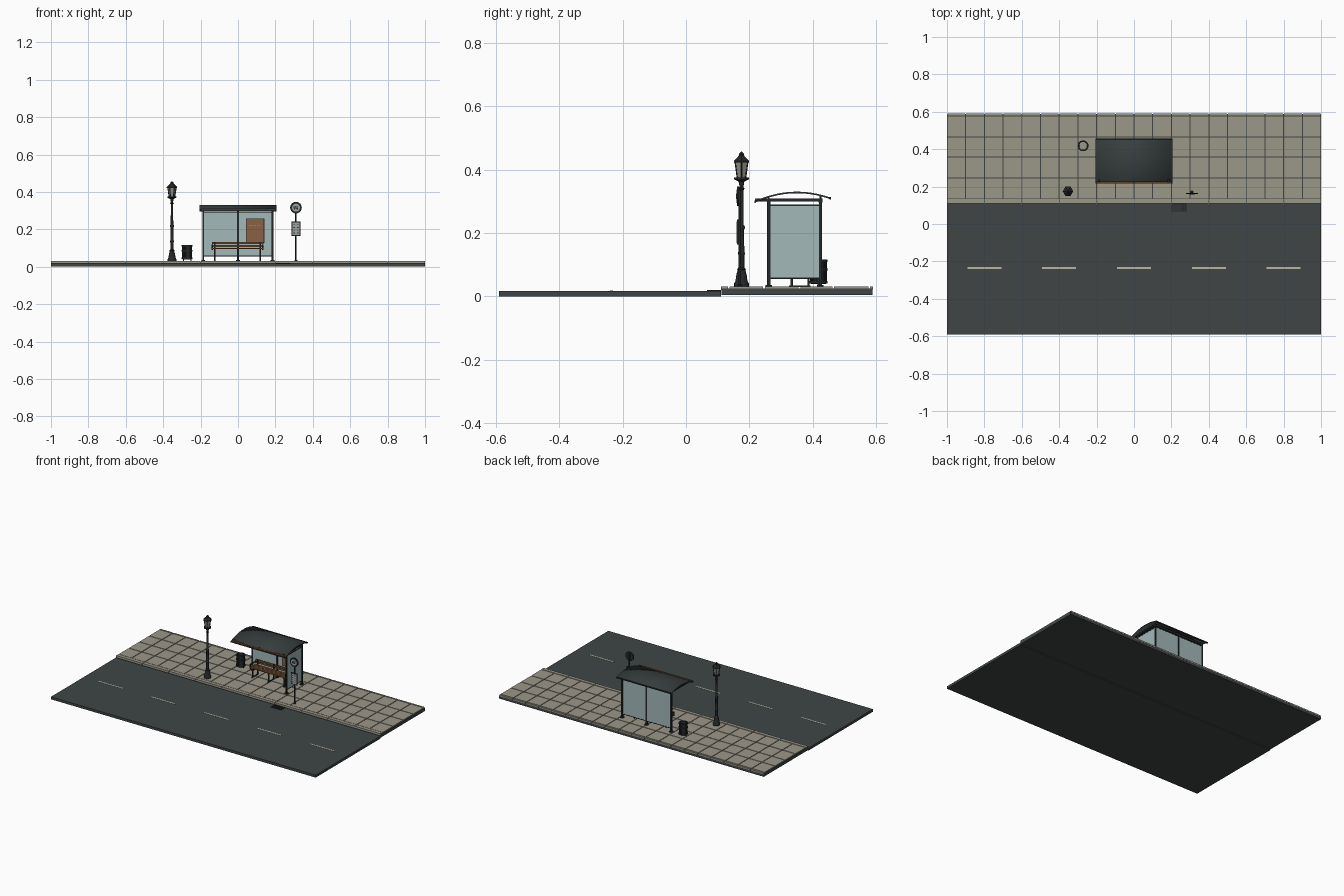
import bpy, bmesh, math
from mathutils import Matrix, Vector

if "Cube" in bpy.data.objects:
    bpy.data.objects.remove(bpy.data.objects["Cube"], do_unlink=True)


def material(name, r, g, b):
    m = bpy.data.materials.new(name)
    m.use_nodes = True
    m.diffuse_color = (r, g, b, 1)
    m.node_tree.nodes["Principled BSDF"].inputs["Base Color"].default_value = (r, g, b, 1)
    return m


ASPHALT = material("asphalt", .05, .06, .06)
STONE = material("paving stone", .33, .31, .25)
PAINT = material("road paint", .50, .47, .36)
METAL = material("dark metal", .018, .021, .023)
ROOF = material("roof grey", .04, .05, .05)
GLASS = material("pale glass", .37, .48, .49)
WOOD = material("brown wood", .20, .085, .035)
POSTER = material("poster brown", .25, .12, .06)
SIGN = material("sign grey", .34, .36, .36)
LAMP = material("lamp glass", .30, .28, .23)


def finish(name, bm, mat, smooth=False):
    bmesh.ops.recalc_face_normals(bm, faces=bm.faces)
    me = bpy.data.meshes.new(name)
    bm.to_mesh(me)
    bm.free()
    me.materials.append(mat)
    ob = bpy.data.objects.new(name, me)
    bpy.context.collection.objects.link(ob)
    if smooth:
        bpy.ops.object.select_all(action='DESELECT')
        ob.select_set(True)
        bpy.context.view_layer.objects.active = ob
        bpy.ops.object.shade_smooth_by_angle(angle=math.radians(35))
    return ob


def boxes(name, mat, spans):
    """One object from boxes given as (x0, x1), (y0, y1), (z0, z1)."""
    bm = bmesh.new()
    for span in spans:
        centre = Vector([(a + b) / 2 for a, b in span])
        size = [b - a for a, b in span]
        bmesh.ops.create_cube(bm, size=1, matrix=Matrix.Translation(centre) @ Matrix.Diagonal((*size, 1)))
    return finish(name, bm, mat)


def around(c, half):
    return (c - half, c + half)


def lathe(name, mat, x, y, profile, sides=16, smooth=True):
    """Turn (radius, height) points around a vertical axis."""
    bm = bmesh.new()
    verts = [bm.verts.new((x + r, y, z)) for r, z in profile]
    edges = [bm.edges.new(p) for p in zip(verts, verts[1:])]
    bmesh.ops.spin(bm, geom=verts + edges, cent=(x, y, 0), axis=(0, 0, 1),
                   angle=math.tau, steps=sides, use_duplicate=False)
    bmesh.ops.remove_doubles(bm, verts=bm.verts, dist=.0001)
    return finish(name, bm, mat, smooth)


def disc(name, mat, x, y, z, r, depth):
    """Round plate facing the front."""
    bm = bmesh.new()
    bmesh.ops.create_cone(bm, cap_ends=True, segments=32, radius1=r, radius2=r, depth=depth,
                          matrix=Matrix.Translation((x, y, z)) @ Matrix.Rotation(math.pi / 2, 4, 'X'))
    return finish(name, bm, mat, True)


# Road with dashed centre line and drain
boxes("road", ASPHALT, [((-1, 1), (-.59, .11), (0, .017))])
boxes("lane_dashes", PAINT, [(around(.4 * i, .091), around(-.235, .005), (.016, .018)) for i in range(-2, 3)])
boxes("drain_frame", METAL, [((.20, .28), y, (.016, .02)) for y in ((.066, .07), (.105, .11))]
      + [(around(.203 + .0105 * i, .003), (.068, .108), (.016, .02)) for i in range(8)])

# Pavement: bed, kerb stones, paving tiles and back edging
GAP = .0025
boxes("pavement_bed", ASPHALT, [((-1, 1), (.112, .589), (.005, .025))])
rows = [.135, .246, .358, .465, .578]
boxes("paving_tiles", STONE, [((-1 + .1 * i + GAP, -.9 + .1 * i - GAP), (a + GAP, b - GAP), (.024, .031))
                              for i in range(20) for a, b in zip(rows, rows[1:])])
boxes("kerb_stones", STONE, [((-1 + .2 * i + GAP / 2, -.8 + .2 * i - GAP / 2), (.11, .133), (.02, .032))
                             for i in range(10)])
boxes("back_edging", STONE, [((-1 + .1 * i + GAP, -.9 + .1 * i - GAP), (.58, .59), (.022, .031))
                             for i in range(20)])

# Shelter frame: three rear posts and one front post beside the end panel
posts = [(-.186, .424), (0, .424), (.184, .424), (.184, .261)]
boxes("shelter_posts", METAL, [(around(x, .005), around(y, .005), (.03, .306)) for x, y in posts])
boxes("post_feet", METAL, [(around(x, .01), around(y, .01), (.03, .036)) for x, y in posts])
boxes("roof_beams", METAL, [(around(x, .005), (.22, .43), (.300, .309)) for x in (-.186, 0, .184)]
      + [((-.19, .19), (.418, .43), (.296, .309))])
boxes("front_beam", WOOD, [((-.2, .2), (.217, .225), (.298, .309))])

# Glass panels and their rails
boxes("rear_glass", GLASS, [((-.181, -.005), around(.424, .002), (.058, .29)),
                            ((.005, .179), around(.424, .002), (.058, .29))])
boxes("end_glass", GLASS, [(around(.184, .002), (.266, .419), (.058, .287))])
boxes("glass_rails", METAL, [((-.186, .184), around(.424, .003), around(z, .002)) for z in (.057, .291)]
      + [(around(.184, .003), (.261, .424), around(z, .002)) for z in (.057, .288)])

# Arched roof sheet
bm = bmesh.new()
strip = []
for i in range(17):
    y = .217 + .238 * i / 16
    z = .328 - 1.68 * (y - .35) ** 2
    strip.append([bm.verts.new((x, y, z)) for x in (-.207, .207)])
for (a, b), (c, d) in zip(strip, strip[1:]):
    bm.faces.new((a, b, d, c))
roof = finish("arched_roof", bm, ROOF, True)
thick = roof.modifiers.new("thickness", 'SOLIDIFY')
thick.thickness = .005
thick.offset = 0
boxes("roof_edges", METAL, [((-.207, .207), around(.2175, .002), (.294, .303)),
                            ((-.207, .207), around(.455, .002), (.306, .314))])
boxes("roof_struts", METAL, [(around(x, .003), around(y, .003), (.305, z))
                             for x in (-.186, 0, .184) for y, z in ((.261, .313), (.424, .318))])

# Poster inside the shelter
boxes("poster_frame", METAL, [((.042, .141), (.414, .421), (.127, .258))])
boxes("poster", POSTER, [((.046, .137), (.411, .415), (.131, .254))])
boxes("poster_bars", SIGN, [((.06 + .022 * i, .075 + .022 * i), (.4095, .412), (.217, .221)) for i in range(3)])

# Bench
boxes("bench_seat", WOOD, [((-.14, .135), (y, y + .013), (.094, .1)) for y in (.325, .341, .357, .373)])
boxes("bench_back", WOOD, [((-.14, .135), (.389, .394), (z, z + .011)) for z in (.106, .121)])
for side, x in (("left", .118), ("middle", -.002), ("right", -.123)):
    boxes("bench_leg_" + side, METAL, [
        (around(x, .004), (.33, .337), (.03, .094)), (around(x, .004), (.384, .39), (.03, .132)),
        (around(x, .004), (.325, .39), (.088, .094)), (around(x, .004), (.325, .392), (.03, .035))])
boxes("bench_arms", METAL, [(around(x, .004), (.325, .39), (.115, .12)) for x in (.132, -.137)]
      + [(around(x, .004), (.325, .331), (.09, .12)) for x in (.132, -.137)])

# Litter bin: open tube with slats and rims
bx, by = -.272, .418
lathe("bin_body", METAL, bx, by, [(.024, .04), (.024, .115), (.021, .115), (.021, .04), (.024, .04)], 24)
for name, z in (("bottom", .045), ("middle", .085), ("top", .113)):
    lathe("bin_rim_" + name, METAL, bx, by,
          [(.021, z - .004), (.029, z - .004), (.029, z + .004), (.021, z + .004), (.021, z - .004)], 24)
bm = bmesh.new()
for i in range(16):
    bmesh.ops.create_cube(bm, size=1, matrix=Matrix.Translation((bx, by, .078))
                          @ Matrix.Rotation(math.tau * i / 16, 4, 'Z')
                          @ Matrix.Translation((.025, 0, 0)) @ Matrix.Diagonal((.004, .006, .072, 1)))
finish("bin_slats", bm, METAL)
boxes("bin_feet", METAL, [(around(bx + s * .02, .003), around(by, .003), (.03, .045)) for s in (-1, 1)])

# Street lamp
lx, ly = -.353, .175
lathe("lamp_post", METAL, lx, ly, [
    (0, .03), (.023, .03), (.023, .042), (.019, .048), (.016, .07), (.012, .083), (.014, .086),
    (.009, .092), (.009, .13), (.011, .134), (.011, .138), (.009, .142), (.008, .21), (.011, .215),
    (.011, .22), (.007, .226), (.006, .335), (.010, .34), (.006, .346), (.009, .362),
    (.023, .369), (.023, .375), (0, .377)])
lathe("lantern_glass", LAMP, lx, ly, [(.014, .375), (.022, .424)], 6, False)
lathe("lantern_cap", METAL, lx, ly, [(0, .422), (.028, .422), (.028, .427), (.012, .442), (.009, .445),
                                     (.009, .45), (0, .458)], 6, False)
bm = bmesh.new()
for i in range(6):
    a = math.tau * i / 6
    low = Vector((lx + .015 * math.cos(a), ly + .015 * math.sin(a), .374))
    high = Vector((lx + .023 * math.cos(a), ly + .023 * math.sin(a), .425))
    way = high - low
    bmesh.ops.create_cone(bm, cap_ends=True, segments=4, radius1=.0025, radius2=.0025, depth=way.length,
                          matrix=Matrix.Translation((low + high) / 2) @ way.to_track_quat('Z', 'Y').to_matrix().to_4x4())
finish("lantern_bars", bm, METAL)

# Stop sign post with round plate and timetable
sx, sy = .31, .17
lathe("sign_post", METAL, sx, sy, [(0, .03), (.009, .03), (.009, .035), (.004, .037), (.004, .335), (0, .335)], 12)
disc("sign_plate", METAL, sx, .164, .316, .031, .006)
disc("sign_face", SIGN, sx, .1605, .316, .021, .002)
boxes("sign_symbol", METAL, [(around(sx, .012), (.1585, .16), (.311, .324)),
                             (around(sx - .007, .003), (.1585, .16), (.307, .311)),
                             (around(sx + .007, .003), (.1585, .16), (.307, .311))])
boxes("sign_windows", SIGN, [(around(sx + s * .0055, .0042), (.158, .159), (.316, .322)) for s in (-1, 1)])
boxes("timetable_frame", METAL, [(around(sx, .023), (.161, .167), (.164, .242))])
boxes("timetable_face", SIGN, [(around(sx, .019), (.1595, .162), (.169, .237))])
boxes("timetable_marks", METAL, [(around(sx + s * .009, .004), (.159, .16), around(.18 + .015 * i, .002))
                                 for s in (-1, 1) for i in range(4)])
